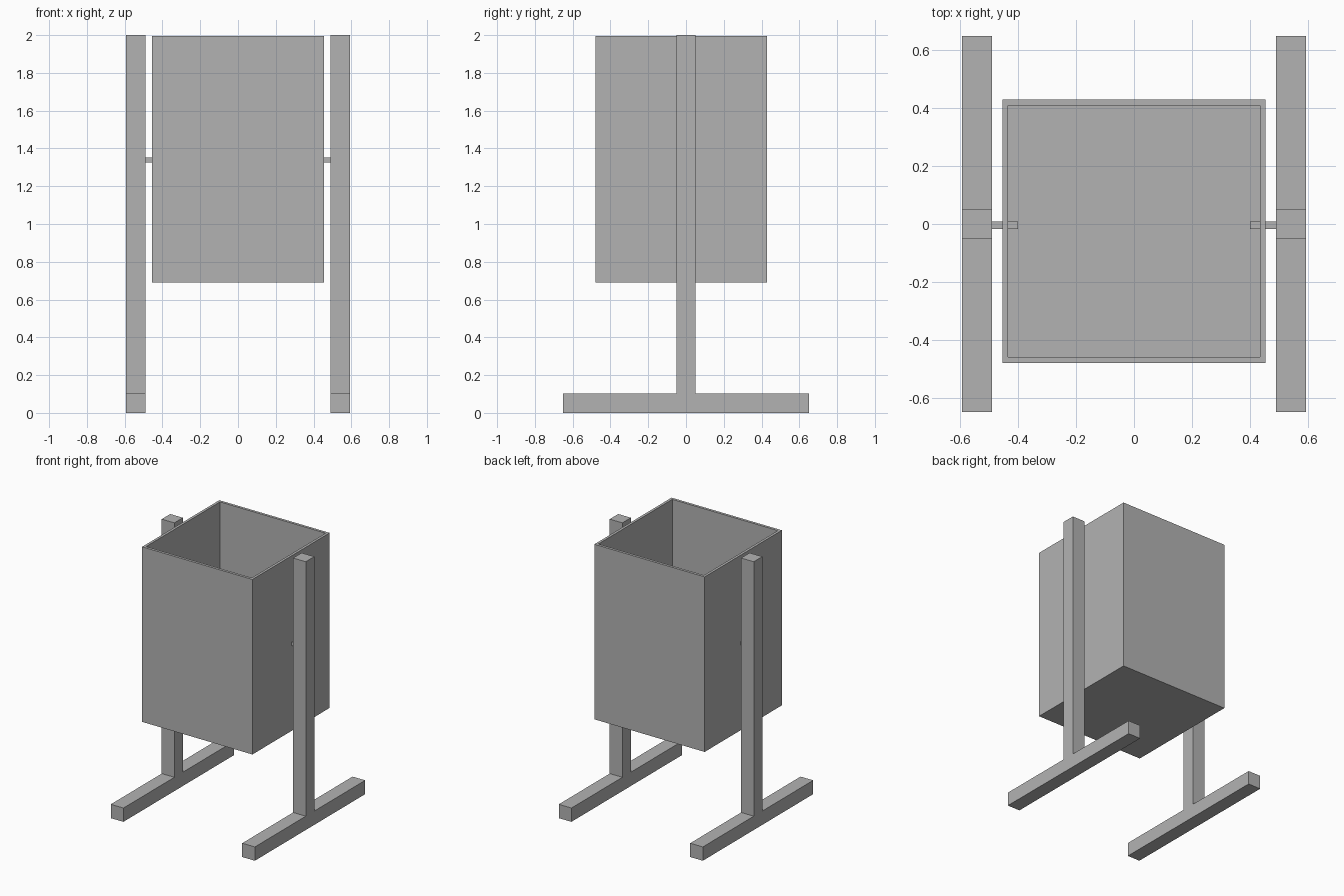
import bpy
import bmesh
from mathutils import Vector

cube = bpy.data.objects.get("Cube")
if cube:
    bpy.data.objects.remove(cube, do_unlink=True)

grey = bpy.data.materials.new("plain grey")
grey.use_nodes = True
colour = (0.45, 0.45, 0.45, 1)
grey.diffuse_color = colour
grey.node_tree.nodes["Principled BSDF"].inputs["Base Color"].default_value = colour


def finish(name, bm):
    bmesh.ops.recalc_face_normals(bm, faces=bm.faces)
    mesh = bpy.data.meshes.new(name)
    bm.to_mesh(mesh)
    bm.free()
    mesh.materials.append(grey)
    obj = bpy.data.objects.new(name, mesh)
    bpy.context.collection.objects.link(obj)
    return obj


def box(low, high):
    bm = bmesh.new()
    bmesh.ops.create_cube(bm, size=1)
    low, high = Vector(low), Vector(high)
    for v in bm.verts:
        v.co = (low + high) / 2 + v.co * (high - low)
    return bm


# Open bin: inset the top face for the rim, then sink it to the floor
wall = 0.028
bin_bottom, bin_top = 0.69, 1.995
bm = box((-0.455, -0.48, bin_bottom), (0.455, 0.43, bin_top))
top = max(bm.faces, key=lambda f: f.calc_center_median().z)
bmesh.ops.inset_individual(bm, faces=[top], thickness=wall)
sunk = bmesh.ops.extrude_discrete_faces(bm, faces=[top])["faces"][0]
for v in sunk.verts:
    v.co.z = bin_bottom + wall
finish("bin", bm)

# Upright and foot in one piece: an inverted T extruded sideways
half_profile = [(0.65, 0), (0.65, 0.103), (0.05, 0.103), (0.05, 2)]
profile = half_profile + [(-y, z) for y, z in reversed(half_profile)]
inner, outer = 0.49, 0.594

for side, label in ((1, "left"), (-1, "right")):
    bm = bmesh.new()
    face = bm.faces.new([bm.verts.new((side * inner, y, z)) for y, z in profile])
    moved = bmesh.ops.extrude_face_region(bm, geom=[face])["geom"]
    bmesh.ops.translate(bm, vec=(side * (outer - inner), 0, 0),
                        verts=[g for g in moved if isinstance(g, bmesh.types.BMVert)])
    # Keep the starting face as the inner cap
    if not face.is_valid:
        bmesh.ops.holes_fill(bm, edges=bm.edges)
    finish(label + "_stand", bm)

    # Square pivot pin through the bin wall
    ends = sorted((side * 0.40, side * inner))
    finish(label + "_pivot_pin",
           box((ends[0], -0.017, 1.326), (ends[1], 0.008, 1.352)))
